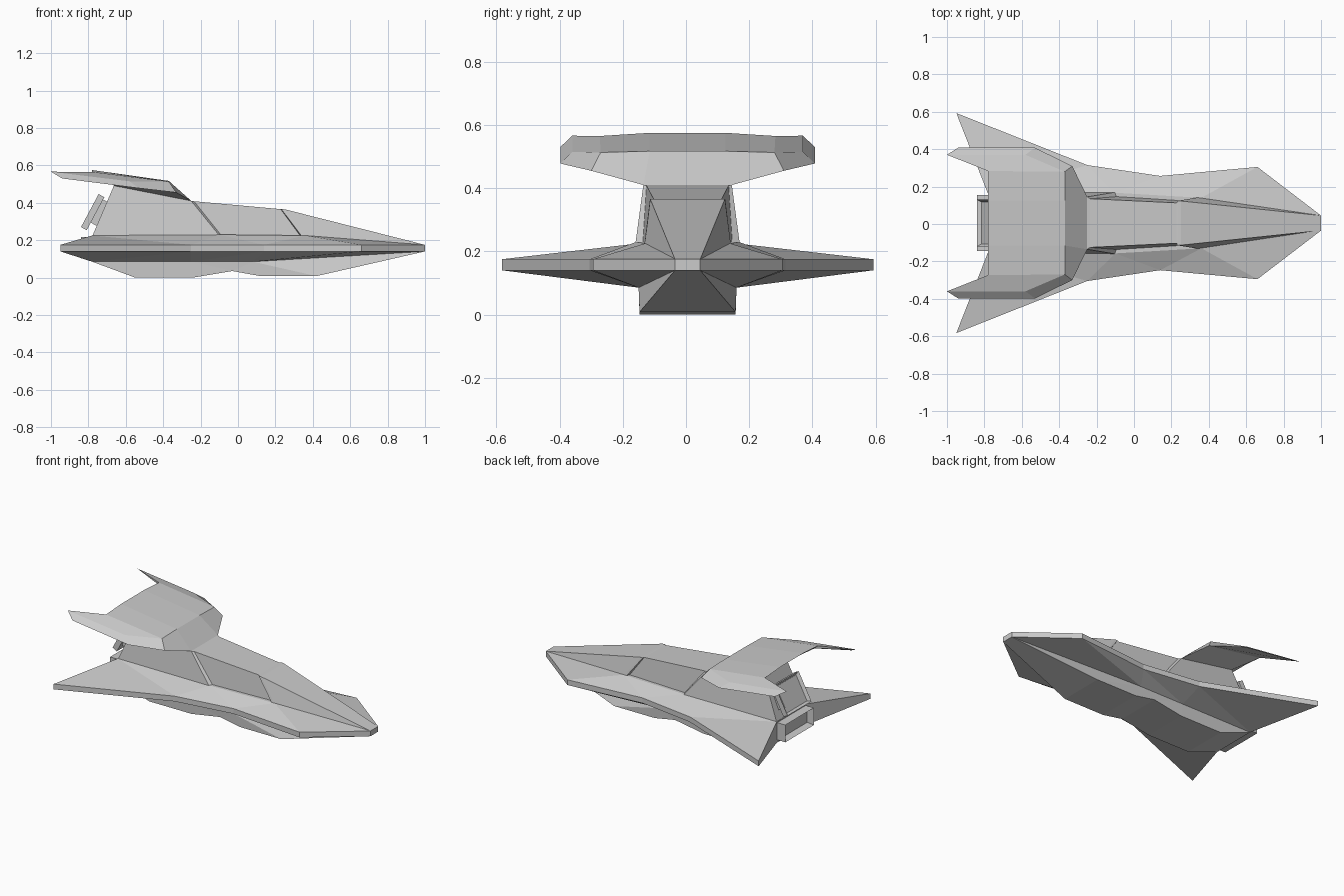
import bpy, bmesh
from mathutils import Matrix, Vector

if "Cube" in bpy.data.objects:
    bpy.data.objects.remove(bpy.data.objects["Cube"])

YC = 0.005  # symmetry plane of the craft


def mirrored(name, half, sides, chain, closed=False):
    """Half-points are mirrored in y; 'sides' are faces, 'chain' is bridged across the centre."""
    bm = bmesh.new()
    n = len(half)
    vs = [bm.verts.new(p) for p in half] + [bm.verts.new((x, -y, z)) for x, y, z in half]
    for f in sides:
        bm.faces.new([vs[i] for i in f])
        bm.faces.new([vs[i + n] for i in reversed(f)])
    pairs = list(zip(chain, chain[1:]))
    if closed:
        pairs.append((chain[-1], chain[0]))
    for a, b in pairs:
        bm.faces.new((vs[a], vs[b], vs[b + n], vs[a + n]))
    return finish(name, bm)


def finish(name, bm):
    bmesh.ops.recalc_face_normals(bm, faces=bm.faces[:])
    me = bpy.data.meshes.new(name)
    bm.to_mesh(me)
    bm.free()
    ob = bpy.data.objects.new(name, me)
    ob.location.y = YC
    bpy.context.collection.objects.link(ob)
    return ob


# Main hull plate: outer rim (top + bottom), inner top line, inner bottom line
rim = [(1, .04), (.66, .3), (.14, .252), (-.25, .31), (-.95, .588)]
pts = [(x, y, .175) for x, y in rim] + [(x, y, .14) for x, y in rim]
pts += [(.36, .135, .225), (-.1, .162, .23), (-.78, .155, .225)]      # 10-12
pts += [(.08, .155, .085), (-.25, .155, .085), (-.78, .155, .085)]    # 13-15
faces = [(i, i + 1, i + 6, i + 5) for i in range(4)]
faces += [(0, 1, 10), (1, 2, 10), (2, 11, 10), (2, 3, 11), (3, 12, 11), (3, 4, 12)]
faces += [(5, 6, 13), (6, 7, 13), (7, 8, 14), (7, 14, 13), (8, 15, 14), (8, 9, 15)]
faces += [(4, 9, 15, 12)]
mirrored("hull_plate", pts, faces, [0, 10, 11, 12, 15, 14, 13, 5], True)

# Keel under the hull
keel = [(1, .04, .14), (.08, .155, .085), (-.24, .155, .085), (-.78, .155, .085),
        (-.55, .152, 0), (-.24, .152, 0), (-.03, .152, .035), (.12, .152, .008), (.42, .152, .008)]
mirrored("keel", keel, [(0, 1, 8), (1, 7, 8), (1, 6, 7), (1, 2, 6), (2, 5, 6), (2, 3, 4, 5)],
         list(range(9)), True)

# Upper body: stations of (top point, bottom point), with recessed side windows
stations = [((1, .04, .175), (1, .04, .165)),
            ((.25, .118, .365), (.36, .135, .22)),
            ((.232, .119, .366), (.342, .137, .22)),
            ((.228, .108, .366), (.335, .115, .22)),
            ((-.235, .13, .408), (-.085, .142, .22)),
            ((-.25, .14, .41), (-.1, .165, .225)),
            ((-.66, .122, .5), (-.78, .155, .22))]
tops, bots = [s[0] for s in stations], [s[1] for s in stations]
n = len(stations)
mirrored("upper_body", tops + bots,
         [(i, i + 1, n + i + 1, n + i) for i in range(n - 1)],
         list(range(n)) + list(range(2 * n - 1, n - 1, -1)), True)

# Tail wing: drooping canopy with swept outer tips
wing = [(-.25, .14, .41), (-.33, .305, .455), (-.53, .403, .478), (-.94, .403, .53),   # 0-3 lower lip
        (-.37, .12, .517), (-.37, .275, .513), (-.58, .365, .515), (-1, .365, .566),   # 4-7 upper edge
        (-.78, .278, .565), (-.78, .12, .575),                                         # 8-9 rear top
        (-.66, .12, .49), (-.76, .272, .545)]                                          # 10-11 rear bottom
mirrored("tail_wing", wing,
         [(0, 1, 5, 4), (1, 2, 6, 5), (2, 3, 7, 6), (4, 5, 8, 9), (5, 6, 7, 8),
          (9, 8, 11, 10), (8, 7, 11), (7, 3, 11), (1, 11, 3, 2), (0, 10, 11, 1)],
         [0, 4, 9, 10], True)


def frame(name, centre, size, tilt, border, depth):
    """Box whose rear (-x) face is inset and sunk, like a framed nozzle."""
    bm = bmesh.new()
    bmesh.ops.create_cube(bm, size=1, matrix=Matrix.Diagonal((*size, 1)))
    bm.normal_update()
    rear = [f for f in bm.faces if f.normal.x < -.9]
    bmesh.ops.inset_region(bm, faces=rear, thickness=border)
    bmesh.ops.translate(bm, verts=rear[0].verts, vec=Vector((depth, 0, 0)))
    bmesh.ops.transform(bm, verts=bm.verts,
                        matrix=Matrix.Translation(centre) @ Matrix.Rotation(tilt, 4, 'Y'))
    return finish(name, bm)


# Engine nozzle and the slanted exhaust panel above it
frame("engine_nozzle", (-.805, 0, .16), (.07, .3, .115), 0, .018, .04)
frame("exhaust_panel", (-.777, 0, .35), (.035, .25, .2), .49, .018, .02)
# Bracket joining the exhaust panel to the body
frame("exhaust_mount", (-.735, 0, .345), (.08, .2, .14), .49, .01, 0)
